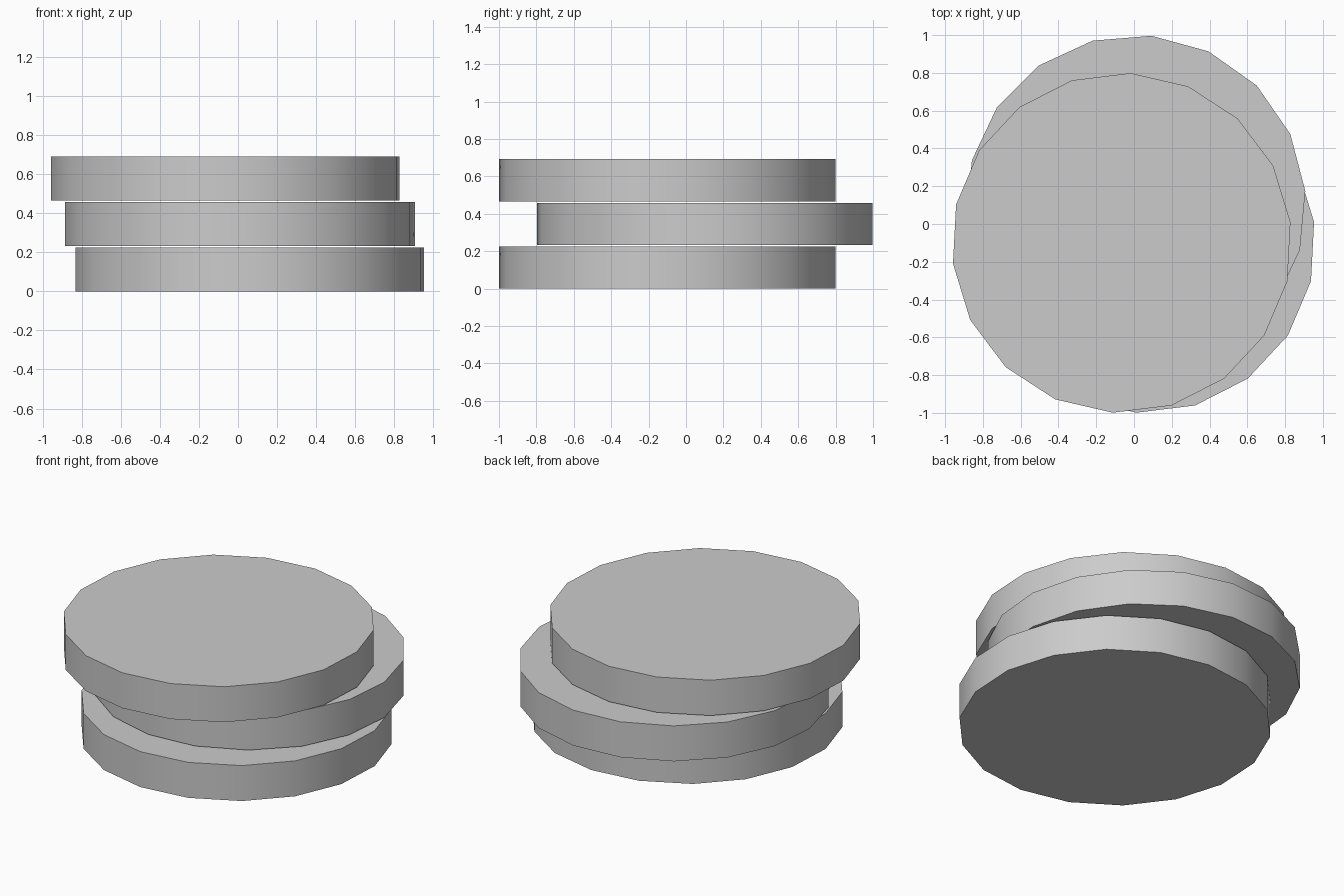
import bpy
import math

cube = bpy.data.objects.get("Cube")
if cube:
    bpy.data.objects.remove(cube, do_unlink=True)

SIDES = 18
RADIUS = 0.9
THICKNESS = 0.225
SPACING = 0.2335

grey = bpy.data.materials.new("plain grey")
grey.use_nodes = True
colour = (0.6, 0.6, 0.6, 1)
grey.diffuse_color = colour
grey.node_tree.nodes["Principled BSDF"].inputs["Base Color"].default_value = colour


def add_disc(name, level, x, y, turn):
    """Flat round slab at a stack level, with one corner at the given angle."""
    bpy.ops.mesh.primitive_cylinder_add(
        vertices=SIDES, radius=RADIUS, depth=THICKNESS,
        location=(x, y, level * SPACING + THICKNESS / 2),
        rotation=(0, 0, math.radians(turn - 90)))
    disc = bpy.context.object
    disc.name = name
    disc.data.materials.append(grey)
    bpy.ops.object.shade_smooth_by_angle(angle=math.radians(30))


# Three loosely stacked discs
add_disc("bottom_disc", 0, 0.06, -0.1, 7)
add_disc("middle_disc", 1, 0.01, 0.1, 4.7)
add_disc("top_disc", 2, -0.065, -0.1, 7)
